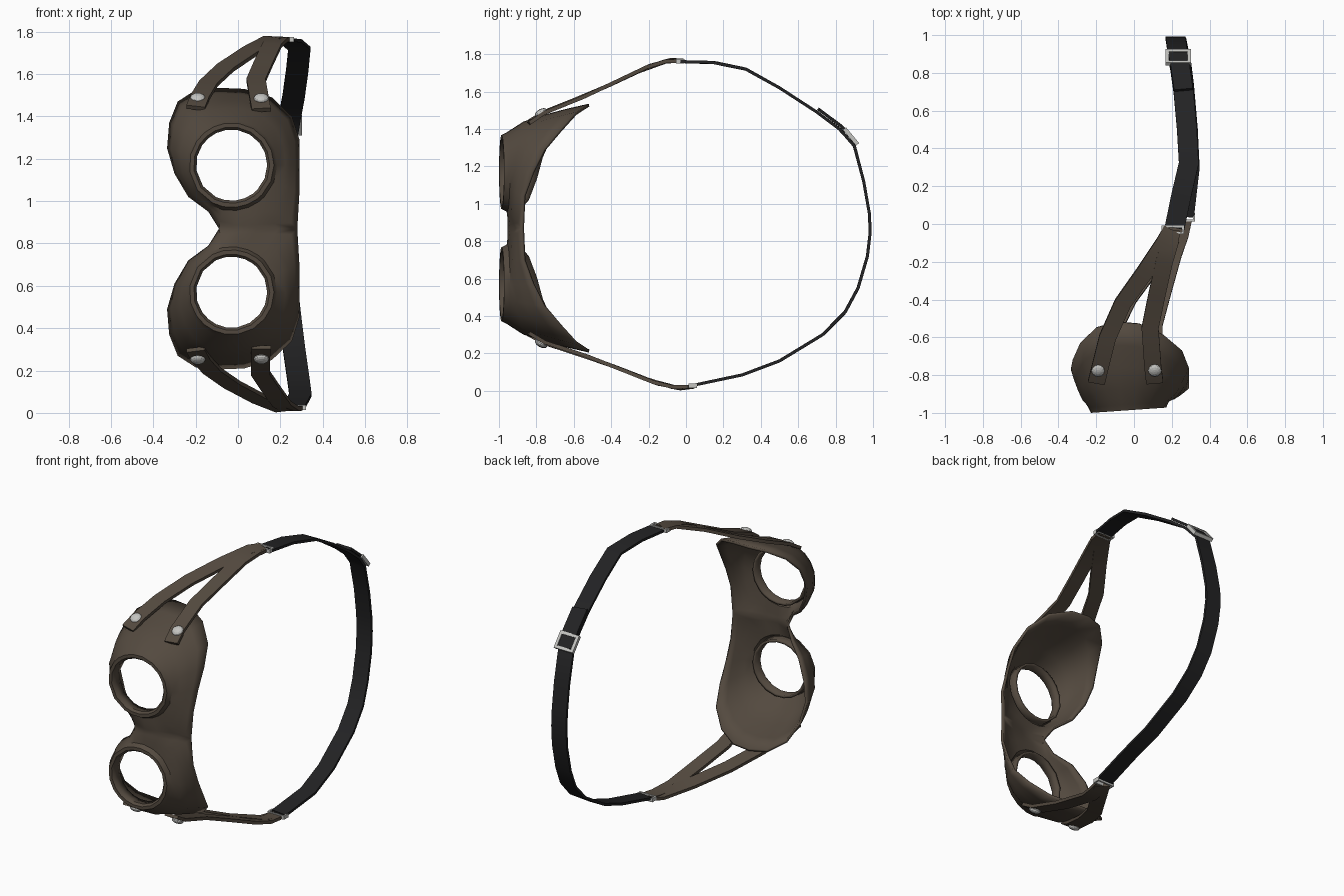
import bpy, bmesh, math
from mathutils import Vector, Matrix

if "Cube" in bpy.data.objects:
    bpy.data.objects.remove(bpy.data.objects["Cube"])

MID = 0.87  # mirror height between the two eyes


def material(name, rgb):
    m = bpy.data.materials.new(name)
    m.diffuse_color = (*rgb, 1)
    m.use_nodes = True
    m.node_tree.nodes["Principled BSDF"].inputs["Base Color"].default_value = m.diffuse_color
    return m


LEATHER = material("brown leather", (0.088, 0.068, 0.050))
WEBBING = material("black webbing", (0.016, 0.016, 0.017))
METAL = material("pale metal", (0.55, 0.55, 0.53))


def add(name, verts, faces, mat, fix=True):
    me = bpy.data.meshes.new(name)
    me.from_pydata([tuple(v) for v in verts], [], faces)
    if fix:
        bm = bmesh.new()
        bm.from_mesh(me)
        bmesh.ops.recalc_face_normals(bm, faces=bm.faces)
        bm.to_mesh(me)
        bm.free()
    me.materials.append(mat)
    ob = bpy.data.objects.new(name, me)
    bpy.context.collection.objects.link(ob)
    bpy.ops.object.select_all(action='DESELECT')
    ob.select_set(True)
    bpy.context.view_layer.objects.active = ob
    bpy.ops.object.shade_smooth_by_angle(angle=math.radians(40))
    return ob


def ribbon(name, path, width, thick, mat):
    """Flat strap following a path, with its width lying along x."""
    pts = [Vector(p) for p in path]
    verts, faces, n = [], [], len(pts)
    for i, p in enumerate(pts):
        t = (pts[min(i + 1, n - 1)] - pts[max(i - 1, 0)]).normalized()
        w = (Vector((1, 0, 0)) - t * t.x).normalized()
        nrm = t.cross(w)
        for a, b in ((-1, -1), (1, -1), (1, 1), (-1, 1)):
            verts.append(p + w * a * width / 2 + nrm * b * thick / 2)
    for i in range(n - 1):
        for k in range(4):
            a, b = i * 4 + k, i * 4 + (k + 1) % 4
            faces.append((a, b, b + 4, a + 4))
    faces += [(0, 1, 2, 3), tuple(range(4 * n - 4, 4 * n))]
    return add(name, verts, faces, mat)


def frame(name, centre, tilt, w, h, bar, depth):
    """Rectangular metal loop, tilted about x."""
    rot = Matrix.Rotation(tilt, 3, 'X')
    verts, faces = [], []
    for inset, z in ((0, -1), (0, 1), (bar, 1), (bar, -1)):
        for a, b in ((-1, -1), (1, -1), (1, 1), (-1, 1)):
            verts.append(Vector(centre) + rot @ Vector(
                (a * (w / 2 - inset), b * (h / 2 - inset), z * depth / 2)))
    for r in range(4):
        for k in range(4):
            k2, r2 = (k + 1) % 4, (r + 1) % 4
            faces.append((r * 4 + k, r * 4 + k2, r2 * 4 + k2, r2 * 4 + k))
    return add(name, verts, faces, METAL)


# Mask: one eye cup lofted from rim to back edge, mirrored for the other eye
CX, CZ = -0.03, 1.17
edge = [(.29, -.82, 1.17), (.29, -.76, 1.29), (.255, -.67, 1.40),
        (.16, -.59, 1.49), (.03, -.53, 1.53), (-.09, -.52, 1.535),
        (-.20, -.55, 1.525), (-.285, -.63, 1.47), (-.325, -.72, 1.37),
        (-.335, -.77, 1.25), (-.30, -.80, 1.13), (-.235, -.84, 1.02),
        (-.14, -.90, .95), (-.09, -.93, MID), (0, -.955, MID),
        (.09, -.94, MID), (.19, -.91, MID), (.28, -.88, MID),
        (.29, -.87, 1.04)]
rings = []
for r, y in ((.17, -.93), (.168, -.985), (.18, -1.0), (.20, -1.0), (.215, -.97)):
    ring = []
    for p in edge:
        a = math.atan2(p[2] - CZ, p[0] - CX)
        x = CX + r * math.cos(a)
        ring.append(Vector((x, y + 0.07 * (x + 0.23), CZ + r * math.sin(a))))
    rings.append(ring)
base = rings[-1]
for t in (0.2, 0.45, 0.72, 1.0):
    s = t ** 0.62
    rings.append([Vector((b.x + (p[0] - b.x) * s, b.y + (p[1] - b.y) * t,
                          b.z + (p[2] - b.z) * s)) for b, p in zip(base, edge)])
n = len(edge)
verts = [v - Vector((0, 0, MID)) for ring in rings for v in ring]
faces = [(k * n + i, (k + 1) * n + i, (k + 1) * n + (i + 1) % n, k * n + (i + 1) % n)
         for k in range(len(rings) - 1) for i in range(n)]
mask = add("mask", verts, faces, LEATHER, fix=False)
mask.location.z = MID
mir = mask.modifiers.new("other eye", 'MIRROR')
mir.use_axis = (False, False, True)
mir.merge_threshold = 0.002
sol = mask.modifiers.new("leather thickness", 'SOLIDIFY')
sol.thickness = 0.016
sol.offset = -1

# Forked leather straps, top and bottom
outer = [(-.20, -.84, 1.44), (-.18, -.76, 1.49), (-.14, -.60, 1.555), (-.06, -.42, 1.63),
         (.06, -.25, 1.71), (.16, -.10, 1.765), (.20, -.03, 1.765)]
inner = [(.11, -.84, 1.43), (.10, -.76, 1.485), (.085, -.55, 1.57), (.12, -.38, 1.65),
         (.16, -.20, 1.735), (.19, -.10, 1.763), (.20, -.03, 1.763)]


def lower(p):
    f = (p[1] + 0.84) / 0.8
    return (p[0] + 0.06 * f, p[1] + 0.05 * f, 2 * MID - p[2] + 0.045 * f)


for label, path in (("outer", outer), ("inner", inner)):
    ribbon("upper_%s_strap" % label, path, 0.09, 0.02, LEATHER)
    ribbon("lower_%s_strap" % label, [lower(p) for p in path], 0.09, 0.02, LEATHER)

# Rivets
for x, z in ((-.19, 1.487), (.11, 1.485)):
    for side, zz in ((1, z), (-1, 2 * MID - z)):
        bm = bmesh.new()
        bmesh.ops.create_uvsphere(bm, u_segments=12, v_segments=8, radius=1)
        me = bpy.data.meshes.new("rivet")
        bmesh.ops.transform(bm, verts=bm.verts, matrix=Matrix.LocRotScale(
            Vector((x, -.775, zz)), Matrix.Rotation(side * 0.5, 3, 'X').to_quaternion(),
            Vector((.036, .036, .02))))
        bm.to_mesh(me)
        bm.free()
        me.materials.append(METAL)
        bpy.context.collection.objects.link(bpy.data.objects.new("rivet", me))

# Black head strap
back = [(.215, -.02, 1.76), (.25, .15, 1.755), (.29, .32, 1.72), (.28, .50, 1.62),
        (.262, .70, 1.49), (.245, .82, 1.40), (.23, .90, 1.31), (.225, .95, 1.12),
        (.22, .98, .95), (.22, .985, .85), (.225, .97, .72), (.235, .92, .55),
        (.25, .85, .42), (.265, .73, .30), (.285, .50, .16), (.295, .30, .085),
        (.265, .04, .03)]
ribbon("head_strap", back, 0.105, 0.016, WEBBING)
# doubled webbing beside the buckle
ribbon("strap_overlap", [(.262, .71, 1.505), (.245, .83, 1.415), (.232, .905, 1.33)],
       0.10, 0.016, WEBBING)

# Buckle and the loops joining leather to webbing
frame("buckle", (.235, .882, 1.36), math.radians(-50), .135, .11, .018, .022)
frame("upper_loop", (.205, -.03, 1.763), 0, .12, .045, .01, .024)
frame("lower_loop", (.262, .035, .026), 0, .12, .045, .01, .024)
